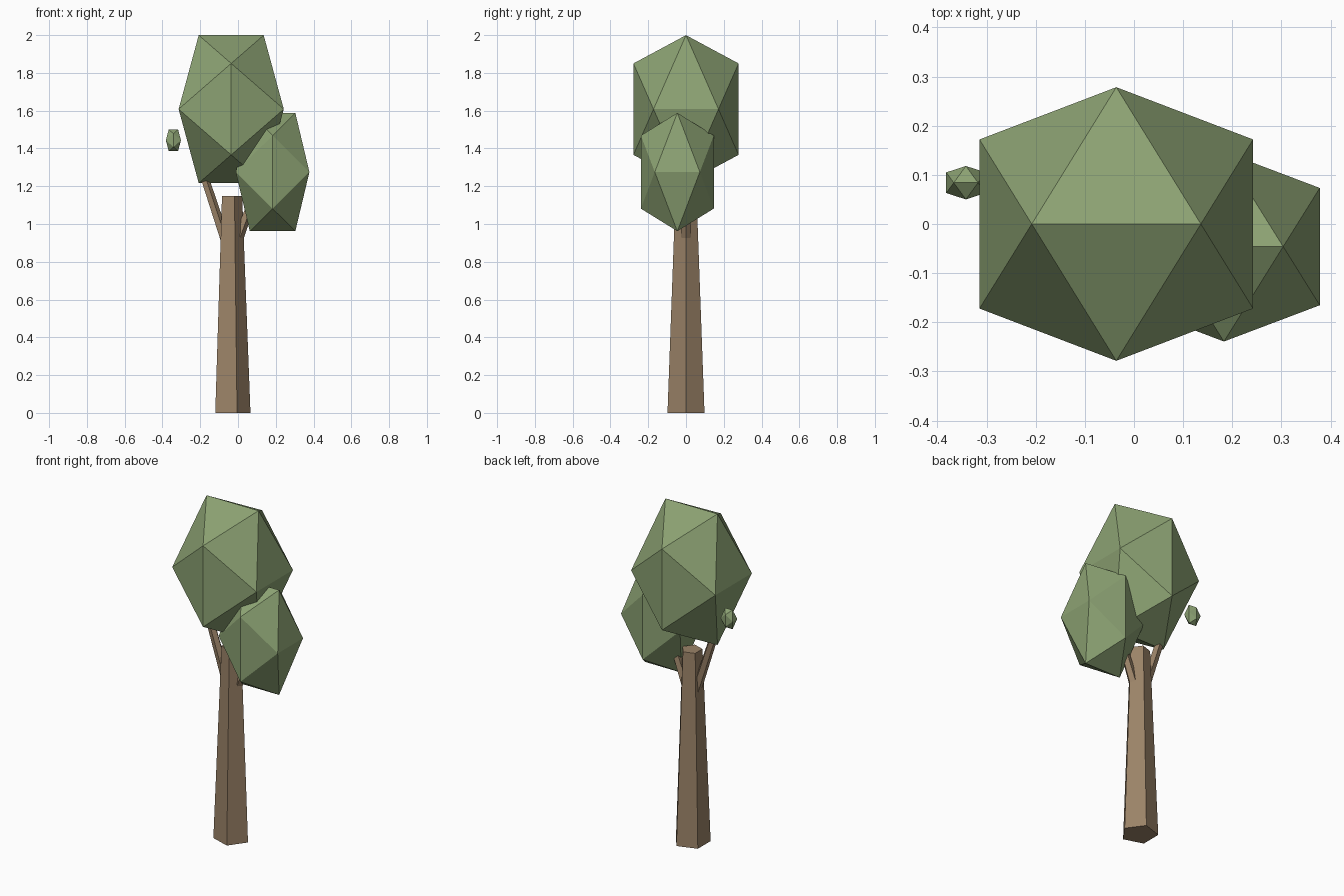
import bpy
import bmesh
import math
from mathutils import Vector

if "Cube" in bpy.data.objects:
    bpy.data.objects.remove(bpy.data.objects["Cube"])


def material(name, color):
    m = bpy.data.materials.new(name)
    m.diffuse_color = (*color, 1)
    m.use_nodes = True
    m.node_tree.nodes["Principled BSDF"].inputs["Base Color"].default_value = m.diffuse_color
    return m


leaf_green = material("leaf green", (0.262, 0.361, 0.171))
bark_brown = material("bark brown", (0.328, 0.227, 0.138))


def add_object(name, bm, mat):
    bmesh.ops.recalc_face_normals(bm, faces=bm.faces)
    mesh = bpy.data.meshes.new(name)
    bm.to_mesh(mesh)
    bm.free()
    mesh.materials.append(mat)
    obj = bpy.data.objects.new(name, mesh)
    bpy.context.collection.objects.link(obj)
    return obj


def foliage(name, center, scale):
    """Stretched icosahedron with a horizontal edge on top, along x."""
    phi = (1 + math.sqrt(5)) / 2
    bm = bmesh.new()
    for a in (-1, 1):
        for b in (-phi, phi):
            for p in ((a, 0, b), (b, a, 0), (0, b, a)):
                bm.verts.new([c + s * v for c, s, v in zip(center, scale, p)])
    bmesh.ops.convex_hull(bm, input=bm.verts)
    return add_object(name, bm, leaf_green)


def tapered_limb(name, start, end, r1, r2, sides=5):
    """Closed tapered prism from start to end, one corner towards +x."""
    start, end = Vector(start), Vector(end)
    axis = (end - start).normalized()
    side = Vector((0, 1, 0))
    out = side.cross(axis)
    bm = bmesh.new()
    rings = []
    for p, r in ((start, r1), (end, r2)):
        angles = [2 * math.pi * i / sides for i in range(sides)]
        rings.append([bm.verts.new(p + r * (math.cos(t) * out + math.sin(t) * side))
                      for t in angles])
    for ring in rings:
        bm.faces.new(ring)
    for i in range(sides):
        j = (i + 1) % sides
        bm.faces.new((rings[0][i], rings[0][j], rings[1][j], rings[1][i]))
    return add_object(name, bm, bark_brown)


# Trunk and its two side branches
tapered_limb("trunk", (-0.037, 0, 0), (-0.037, 0, 1.147), 0.103, 0.059)
tapered_limb("left_branch", (-0.045, 0, 0.84), (-0.19, 0, 1.28), 0.028, 0.023)
tapered_limb("right_branch", (-0.02, 0, 0.87), (0.06, 0, 1.085), 0.03, 0.024)

# Foliage clumps
foliage("main_crown", (-0.036, 0, 1.608), (0.172, 0.172, 0.242))
foliage("lower_crown", (0.183, -0.046, 1.275), (0.1205, 0.1193, 0.1935))
foliage("small_leaf_clump", (-0.342, 0.084, 1.443), (0.0247, 0.021, 0.0353))
